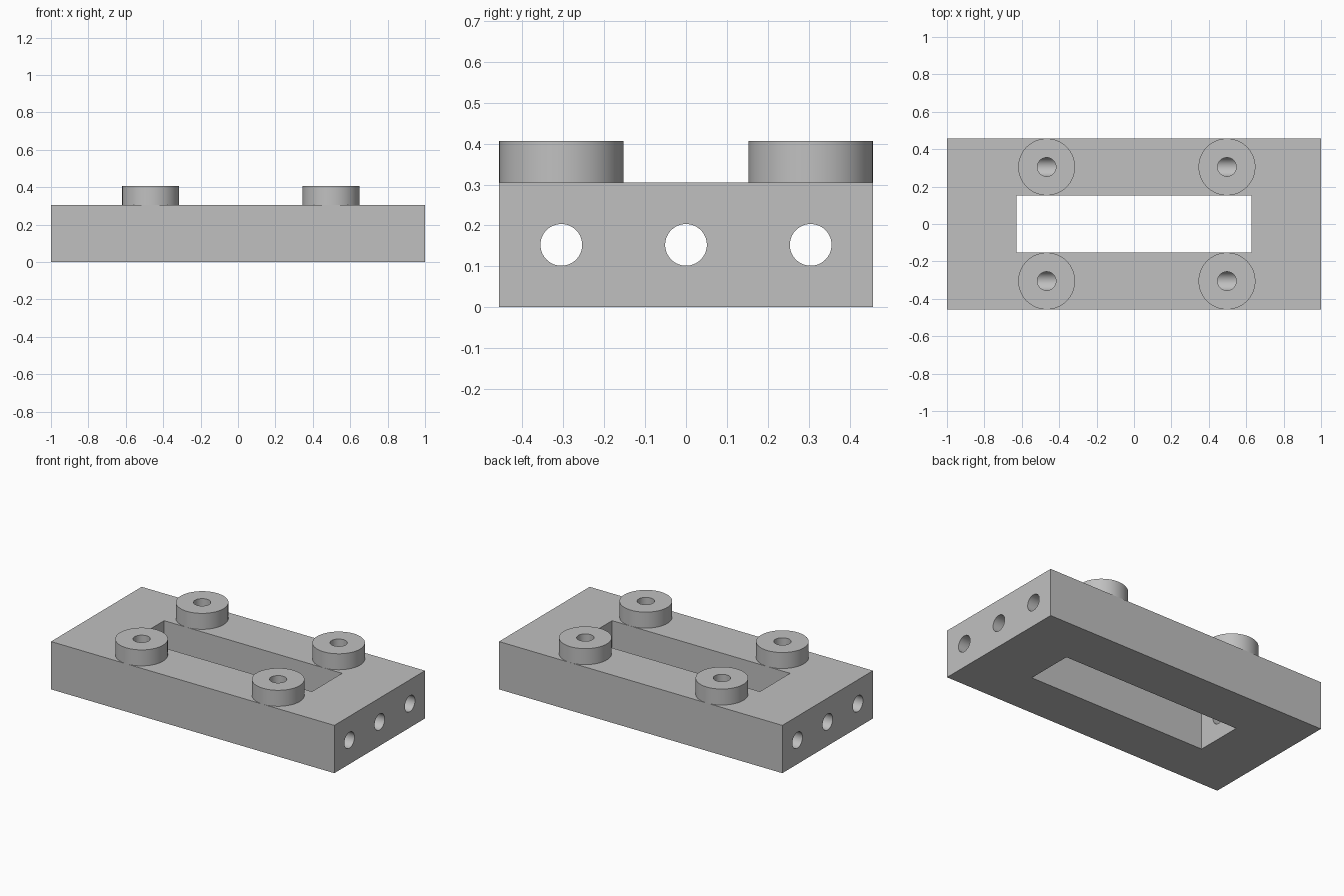
import bpy
import math

cube = bpy.data.objects.get("Cube")
if cube:
    bpy.data.objects.remove(cube, do_unlink=True)

WIDTH, DEPTH, HEIGHT = 2.0, 0.914, 0.305
ROW = 0.305            # spacing of the bores and boss rows
BORE = 0.051           # radius of every hole
BOSS_R, BOSS_TOP = 0.152, 0.407
BOSS_X = (-0.467, 0.497)

grey = bpy.data.materials.new("plain grey")
grey.use_nodes = True
colour = (0.53, 0.53, 0.53, 1)
grey.diffuse_color = colour
grey.node_tree.nodes["Principled BSDF"].inputs["Base Color"].default_value = colour


def box(name, size, z):
    bpy.ops.mesh.primitive_cube_add(size=1, location=(0, 0, z))
    ob = bpy.context.object
    ob.name = name
    ob.scale = size
    bpy.ops.object.transform_apply(location=False, rotation=False, scale=True)
    return ob


def cylinder(name, radius, length, location, along_x=False):
    bpy.ops.mesh.primitive_cylinder_add(
        vertices=64, radius=radius, depth=length, location=location,
        rotation=(0, math.pi / 2 if along_x else 0, 0))
    ob = bpy.context.object
    ob.name = name
    return ob


def cut(target, cutter):
    mod = target.modifiers.new("cut", "BOOLEAN")
    mod.operation = "DIFFERENCE"
    mod.solver = "EXACT"
    mod.object = cutter
    bpy.ops.object.select_all(action="DESELECT")
    bpy.context.view_layer.objects.active = target
    target.select_set(True)
    bpy.ops.object.modifier_apply(modifier=mod.name)


def finish(ob):
    ob.data.materials.clear()
    ob.data.materials.append(grey)
    bpy.ops.object.select_all(action="DESELECT")
    bpy.context.view_layer.objects.active = ob
    ob.select_set(True)
    bpy.ops.object.shade_smooth_by_angle(angle=math.radians(30))


# Block with a rectangular slot right through
block = box("base_block", (WIDTH, DEPTH, HEIGHT), HEIGHT / 2)
cutters = [box("slot_cutter", (1.256, 0.305, 1), HEIGHT / 2)]

# Three long bores running end to end
for y in (-ROW, 0, ROW):
    cutters.append(cylinder("bore_cutter", BORE, WIDTH + 1,
                            (0, y, HEIGHT / 2), along_x=True))

# Round bosses whose ports drop into the outer bores
bosses = []
for side, y in (("front", -ROW), ("back", ROW)):
    for hand, x in zip(("right", "left"), BOSS_X):
        bottom = HEIGHT - 0.005
        boss = cylinder(f"boss_{side}_{hand}", BOSS_R, BOSS_TOP - bottom,
                        (x, y, (BOSS_TOP + bottom) / 2))
        low, high = HEIGHT / 2 - 0.003, BOSS_TOP + 0.1
        port = cylinder("port_cutter", BORE - 0.001, high - low,
                        (x, y, (low + high) / 2))
        cut(boss, port)
        cutters.append(port)
        bosses.append(boss)

for cutter in cutters:
    cut(block, cutter)
for cutter in cutters:
    bpy.data.objects.remove(cutter, do_unlink=True)
for part in [block] + bosses:
    finish(part)
